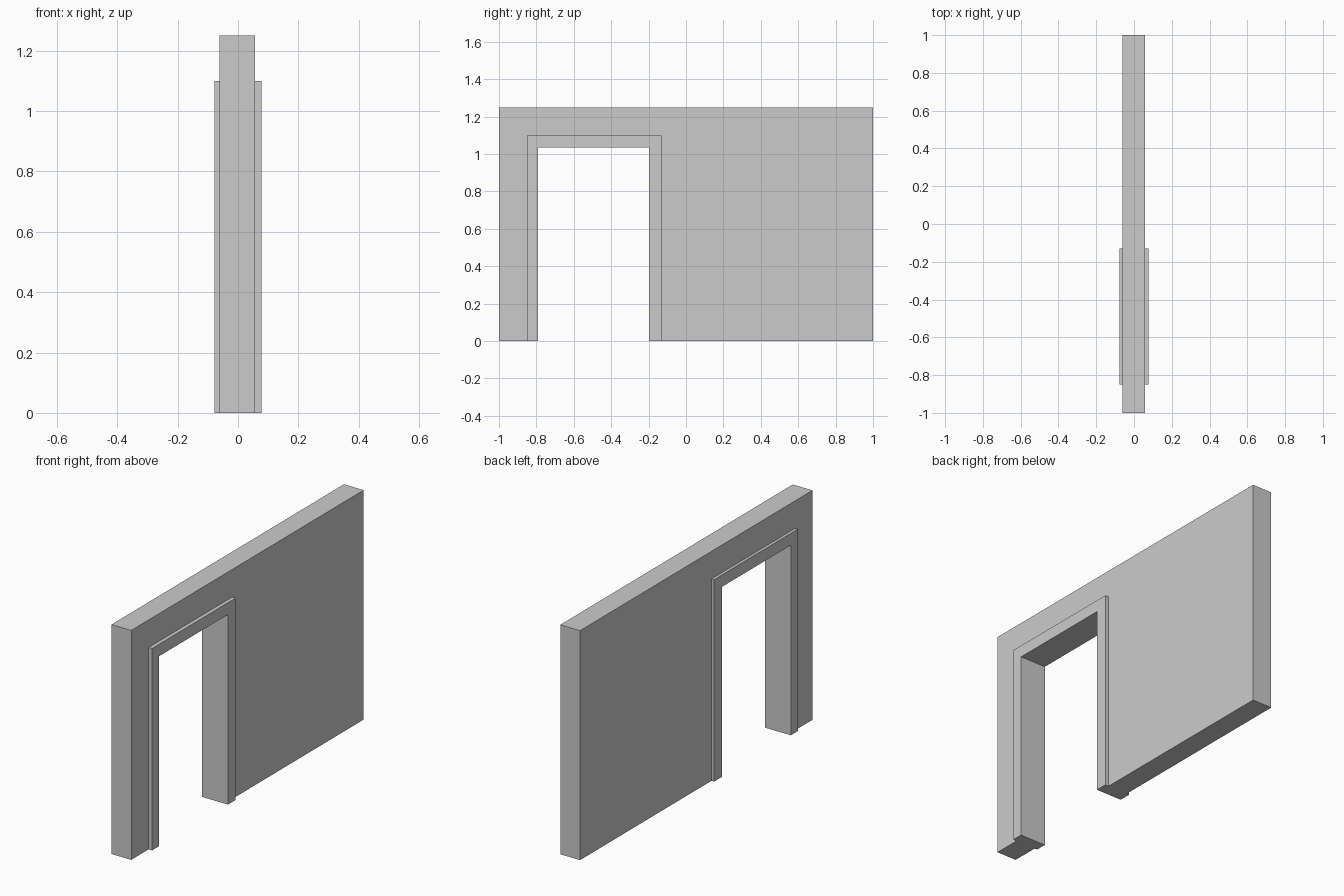
import bpy
import bmesh
import math

if "Cube" in bpy.data.objects:
    bpy.data.objects.remove(bpy.data.objects["Cube"])

# Main dimensions
WALL_X0, WALL_X1 = -0.062, 0.057      # wall faces
TRIM_X0, TRIM_X1 = -0.078, 0.078      # raised door casing faces
HEIGHT = 1.25
DOOR = (-0.791, -0.197, 1.035)        # opening: y0, y1, top
TRIM = (-0.851, -0.131, 1.10)         # casing outline: y0, y1, top


def arch(y0, y1, top):
    return [(y0, 0), (y0, top), (y1, top), (y1, 0)]


bm = bmesh.new()
outer, trim, door = ([bm.verts.new((WALL_X0, y, z)) for y, z in arch(*a)]
                     for a in ((-1, 1, HEIGHT), TRIM, DOOR))

# Side elevation: wall panel around the casing, and the casing around the door
wall_face = bm.faces.new(outer + trim[::-1])
trim_face = bm.faces.new(trim + door[::-1])

# Wall thickness
ext = bmesh.ops.extrude_face_region(bm, geom=[wall_face, trim_face], use_keep_orig=True)
for v in ext["geom"]:
    if isinstance(v, bmesh.types.BMVert):
        v.co.x = WALL_X1
back_trim = [f for f in ext["geom"] if isinstance(f, bmesh.types.BMFace)
             and max(v.co.z for v in f.verts) < HEIGHT - 0.01]

# Raise the casing on both sides of the wall
for face, x in ((trim_face, TRIM_X0), (back_trim[0], TRIM_X1)):
    raised = bmesh.ops.extrude_discrete_faces(bm, faces=[face])["faces"][0]
    for v in raised.verts:
        v.co.x = x

# Merge coplanar faces in the reveal and underside
bmesh.ops.recalc_face_normals(bm, faces=bm.faces)
bmesh.ops.dissolve_limit(bm, angle_limit=math.radians(1), verts=bm.verts, edges=bm.edges)
bmesh.ops.recalc_face_normals(bm, faces=bm.faces)

mesh = bpy.data.meshes.new("doorway_wall")
bm.to_mesh(mesh)
bm.free()
bpy.context.collection.objects.link(bpy.data.objects.new("doorway_wall", mesh))
